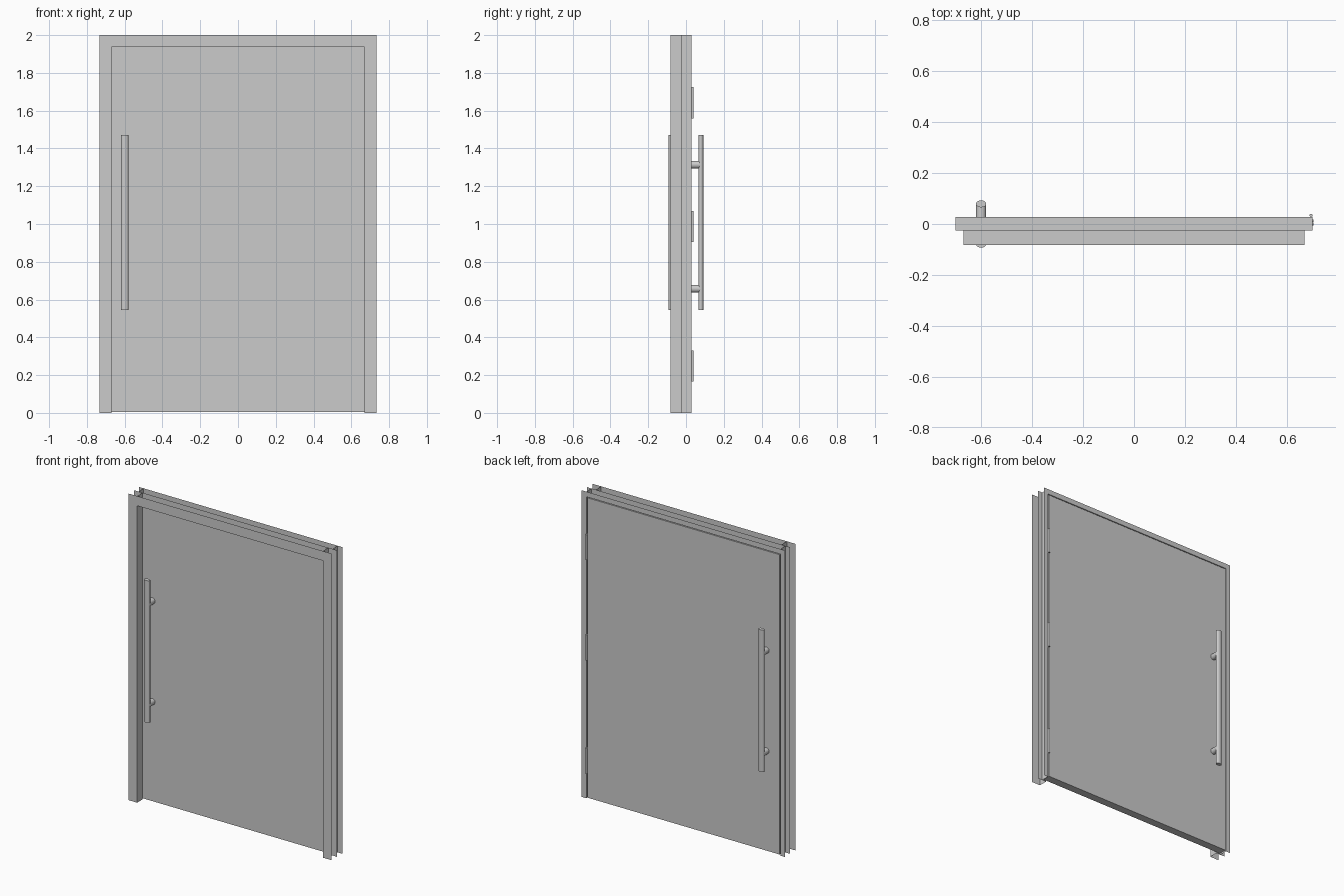
import bpy, bmesh, math
from mathutils import Matrix, Vector

if "Cube" in bpy.data.objects:
    bpy.data.objects.remove(bpy.data.objects["Cube"])

Y_FRONT, Y_MID, Y_BACK = -0.083, -0.026, 0.028
OUT, STOP, JAMB = 0.733, 0.67, 0.70      # half widths: flange edge, door stop, rebate
DROP = 2.0 - OUT                         # half width -> header height


def finish(name, bm, smooth=False):
    me = bpy.data.meshes.new(name)
    bm.to_mesh(me)
    bm.free()
    ob = bpy.data.objects.new(name, me)
    bpy.context.collection.objects.link(ob)
    if smooth:
        bpy.ops.object.select_all(action='DESELECT')
        bpy.context.view_layer.objects.active = ob
        ob.select_set(True)
        bpy.ops.object.shade_smooth_by_angle(angle=math.radians(40))
    return ob


def box(name, lo, hi):
    bm = bmesh.new()
    size = Vector(hi) - Vector(lo)
    mid = (Vector(hi) + Vector(lo)) / 2
    bmesh.ops.create_cube(bm, size=1, matrix=Matrix.Translation(mid) @ Matrix.Diagonal((*size, 1)))
    return finish(name, bm)


def rod(name, a, b, r, squash=1.0, segs=32):
    """Cylinder from a to b; squash flattens it in y (upright rods)."""
    a, b = Vector(a), Vector(b)
    rot = (b - a).to_track_quat('Z', 'Y').to_matrix().to_4x4()
    mat = Matrix.Translation((a + b) / 2) @ Matrix.Diagonal((1, squash, 1, 1)) @ rot
    bm = bmesh.new()
    bmesh.ops.create_cone(bm, cap_ends=True, segments=segs, radius1=r, radius2=r,
                          depth=(b - a).length, matrix=mat)
    return finish(name, bm, True)


# Sheet profile as (half width, y) segments: three flanges joined by two webs
profile = [((OUT, Y_FRONT), (STOP, Y_FRONT)), ((STOP, Y_FRONT), (STOP, Y_MID)),
           ((STOP, Y_MID), (JAMB, Y_MID)), ((JAMB, Y_MID), (OUT, Y_MID)),
           ((JAMB, Y_MID), (JAMB, Y_BACK)), ((JAMB, Y_BACK), (OUT, Y_BACK))]

# Pressed sheet frame: jambs run full height, header sits between them
bm = bmesh.new()
for p, q in profile:
    for s in (-1, 1):
        pts = [(s * p[0], p[1], 0), (s * q[0], q[1], 0), (s * q[0], q[1], 2), (s * p[0], p[1], 2)]
        bm.faces.new([bm.verts.new(c) for c in (pts if s > 0 else pts[::-1])])
    w = JAMB if max(p[1], q[1]) > Y_MID else STOP
    pts = [(-w, p[1], p[0] + DROP), (-w, q[1], q[0] + DROP), (w, q[1], q[0] + DROP), (w, p[1], p[0] + DROP)]
    bm.faces.new([bm.verts.new(c) for c in pts])
bmesh.ops.remove_doubles(bm, verts=bm.verts, dist=1e-5)
finish("door_frame", bm)

# Door leaf
box("door_leaf", (-0.695, Y_MID + 0.002, 0.006), (0.692, Y_BACK, 1.962))

# Pull handles, front and back
for side, s, face in (("front", -1, Y_MID), ("back", 1, Y_BACK)):
    y = s * 0.079
    rod(side + "_handle_bar", (-0.6, y, 0.545), (-0.6, y, 1.472), 0.02, 0.68)
    for tag, z in (("lower", 0.657), ("upper", 1.314)):
        rod(f"{side}_handle_{tag}_post", (-0.6, face, z), (-0.6, y, z), 0.02)

# Hinges: leaf, knuckle and three screws each
for i, z in enumerate((0.248, 0.987, 1.642), 1):
    box(f"hinge_leaf_{i}", (0.693, -0.015, z - 0.082), (0.699, 0.031, z + 0.082))
    rod(f"hinge_knuckle_{i}", (0.695, 0.034, z - 0.083), (0.695, 0.034, z + 0.083), 0.006, segs=16)
    for j, (y, dz) in enumerate(((0, -0.053), (0.012, 0), (0, 0.053)), 1):
        rod(f"hinge_{i}_screw_{j}", (0.697, y, z + dz), (0.704, y, z + dz), 0.005, segs=12)
